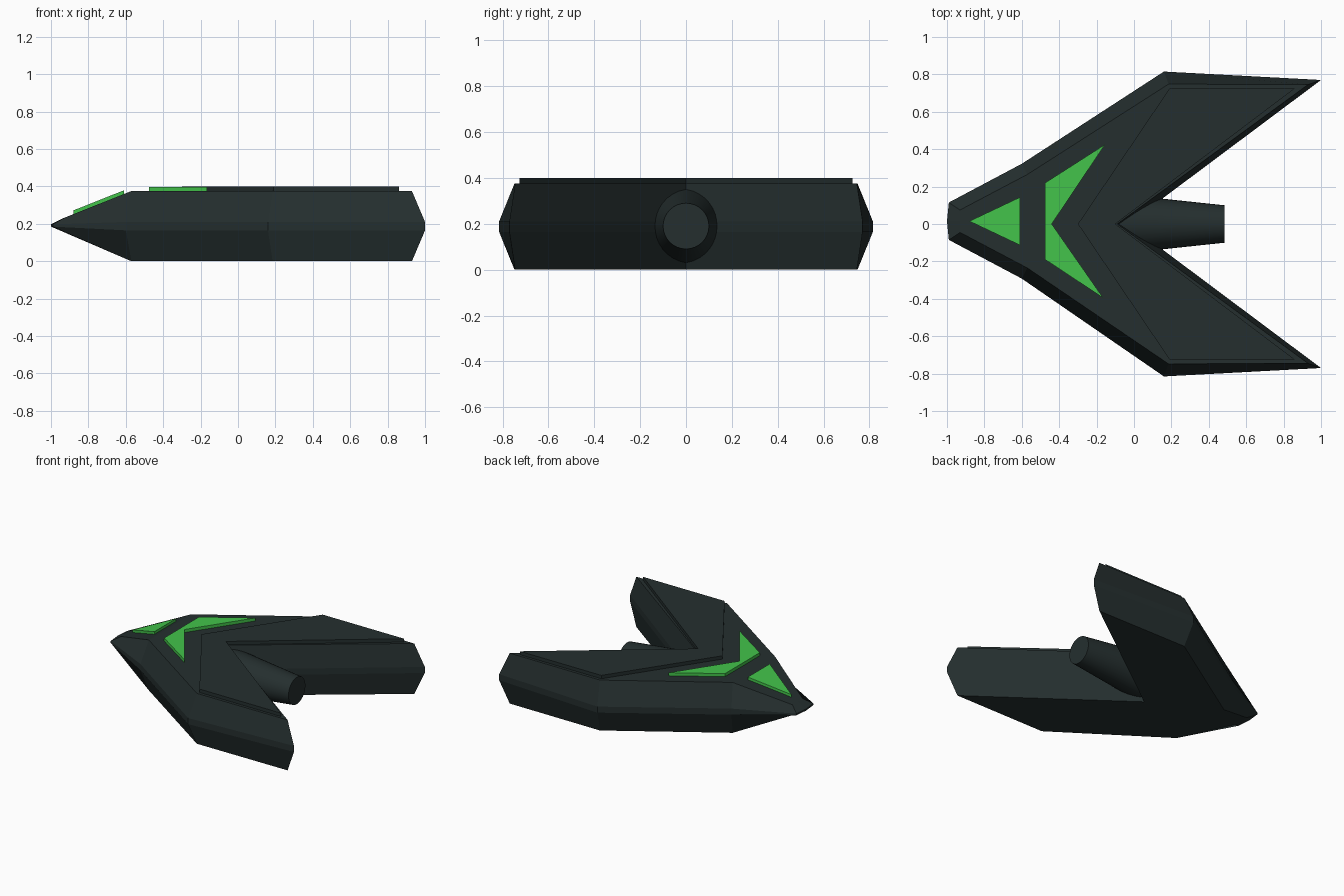
import bpy, bmesh, math
from mathutils import Vector

if "Cube" in bpy.data.objects:
    bpy.data.objects.remove(bpy.data.objects["Cube"])


def material(name, rgb):
    m = bpy.data.materials.new(name)
    m.diffuse_color = (*rgb, 1)
    m.use_nodes = True
    m.node_tree.nodes["Principled BSDF"].inputs["Base Color"].default_value = m.diffuse_color
    return m


DARK = material("dark_slate", (0.018, 0.028, 0.028))
GREEN = material("bright_green", (0.056, 0.55, 0.07))
SHIFT = 0.015  # the nose section sits slightly off the centre line


def finish(bm, name, mat):
    bmesh.ops.recalc_face_normals(bm, faces=bm.faces)
    me = bpy.data.meshes.new(name)
    bm.to_mesh(me)
    bm.free()
    me.materials.append(mat)
    ob = bpy.data.objects.new(name, me)
    bpy.context.collection.objects.link(ob)
    return ob


def plate(name, outline, z0, z1, mat):
    """Prism from an outline; z0 and z1 are functions of x."""
    bm = bmesh.new()
    lo = [bm.verts.new((x, y, z0(x))) for x, y in outline]
    hi = [bm.verts.new((x, y, z1(x))) for x, y in outline]
    n = len(outline)
    bm.faces.new(lo[::-1])
    bm.faces.new(hi)
    for i in range(n):
        j = (i + 1) % n
        bm.faces.new((lo[i], lo[j], hi[j], hi[i]))
    return finish(bm, name, mat)


# Arrowhead hull: stacked rings, each from nose corner round to the notch
inner = [(-0.93, 0.06), (-0.57, 0.25), (0.185, 0.748), (0.93, 0.745), (-0.09, 0)]
outer = [(-0.99, 0.10), (-0.60, 0.307), (0.16, 0.815), (1.0, 0.77), (-0.03, 0)]
layers = [(inner, 0.155, 0.0), (outer, 0.185, 0.165),
          (outer, 0.197, 0.21), (inner, 0.232, 0.375)]

bm = bmesh.new()
rings = []
for pts, nose_z, body_z in layers:
    def vert(i, side):
        x, y = pts[i]
        off = SHIFT if i < 2 else 0
        return bm.verts.new((x, side * y + off, nose_z if i == 0 else body_z))
    right = [vert(i, 1) for i in range(5)]
    left = [vert(i, -1) for i in range(3, -1, -1)]
    tip = bm.verts.new((-1.0 if pts is outer else pts[0][0], SHIFT, nose_z))
    rings.append(right + left + [tip])
for a, b in zip(rings, rings[1:]):
    for i in range(10 - 0 if len(a) == 10 else len(a)):
        j = (i + 1) % len(a)
        bm.faces.new((a[i], a[j], b[j], b[i]))
for r in (rings[0], rings[-1]):
    bm.faces.new((r[-1], r[0], r[1], r[-3], r[-2]))   # sloping nose
    bm.faces.new((r[1], r[2], r[3], r[4]))            # wing
    bm.faces.new((r[4], r[5], r[6], r[7]))            # other wing
    bm.faces.new((r[1], r[4], r[7]))                  # centre
finish(bm, "hull", DARK)

# Raised wing panel on the deck
plate("deck_panel", [(-0.30, 0), (0.19, -0.725), (0.86, -0.725), (-0.10, 0),
                     (0.86, 0.725), (0.19, 0.725)],
      lambda x: 0.365, lambda x: 0.40, DARK)

# Green chevron marking
plate("green_chevron", [(-0.475, SHIFT - 0.205), (-0.165, SHIFT - 0.41),
                        (-0.44, 0), (-0.155, SHIFT + 0.41),
                        (-0.475, SHIFT + 0.205)],
      lambda x: 0.365, lambda x: 0.398, GREEN)

# Green triangle lying on the sloping nose
slope = (0.375 - 0.232) / 0.36
plate("green_nose_triangle", [(-0.88, SHIFT), (-0.61, SHIFT - 0.128),
                              (-0.61, SHIFT + 0.128)],
      lambda x: 0.225 + slope * (x + 0.93),
      lambda x: 0.252 + slope * (x + 0.93), GREEN)

# Tapered thruster in the rear notch
x0, x1 = -0.08, 0.485
bpy.ops.mesh.primitive_cone_add(vertices=32, radius1=0.16, radius2=0.10,
                                depth=x1 - x0,
                                location=((x0 + x1) / 2, 0, 0.19),
                                rotation=(0, math.pi / 2, 0))
thruster = bpy.context.object
thruster.name = "thruster"
thruster.data.materials.append(DARK)
bpy.ops.object.shade_smooth_by_angle(angle=math.radians(30))
